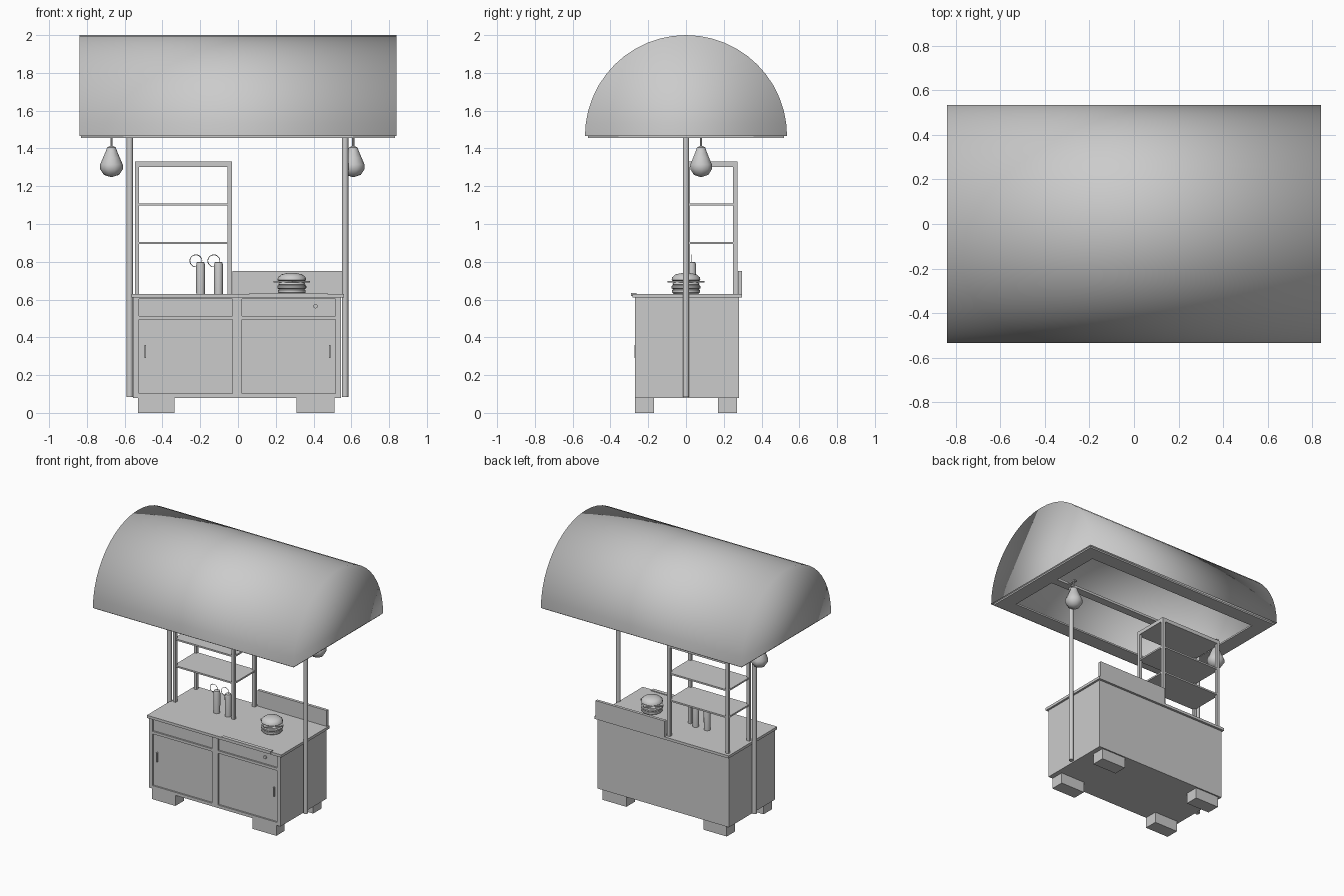
import bpy, bmesh, math
from mathutils import Vector

if "Cube" in bpy.data.objects:
    bpy.data.objects.remove(bpy.data.objects["Cube"], do_unlink=True)

grey = bpy.data.materials.new("plain_grey")
grey.use_nodes = True
grey.diffuse_color = (0.6, 0.6, 0.6, 1)
grey.node_tree.nodes["Principled BSDF"].inputs["Base Color"].default_value = (0.6, 0.6, 0.6, 1)


def finish(name, bm, smooth=None):
    bmesh.ops.recalc_face_normals(bm, faces=bm.faces)
    me = bpy.data.meshes.new(name)
    bm.to_mesh(me)
    bm.free()
    me.materials.append(grey)
    ob = bpy.data.objects.new(name, me)
    bpy.context.collection.objects.link(ob)
    if smooth is not None:
        bpy.ops.object.select_all(action='DESELECT')
        ob.select_set(True)
        bpy.context.view_layer.objects.active = ob
        bpy.ops.object.shade_smooth_by_angle(angle=math.radians(smooth))
    return ob


def boxes(name, *spans):
    """Each span is (x0, x1, y0, y1, z0, z1)."""
    bm = bmesh.new()
    for x0, x1, y0, y1, z0, z1 in spans:
        vs = bmesh.ops.create_cube(bm, size=1)["verts"]
        for v in vs:
            v.co = Vector(((x0 + x1) / 2 + v.co.x * (x1 - x0),
                           (y0 + y1) / 2 + v.co.y * (y1 - y0),
                           (z0 + z1) / 2 + v.co.z * (z1 - z0)))
    return finish(name, bm)


def lathe(name, x, y, profile, n=12, smooth=40):
    """Turn (radius, z) points about a vertical axis."""
    bm = bmesh.new()
    rings = [[bm.verts.new((x + r * math.cos(math.tau * i / n),
                            y + r * math.sin(math.tau * i / n), z))
              for i in range(n)] for r, z in profile]
    for a, b in zip(rings, rings[1:]):
        for i in range(n):
            j = (i + 1) % n
            bm.faces.new((a[i], a[j], b[j], b[i]))
    bm.faces.new(rings[0])
    bm.faces.new(rings[-1])
    return finish(name, bm, smooth)


# Canopy: open half barrel with closed ends, softly shaded throughout
bm = bmesh.new()
N, R, HALF, BASE = 24, 0.535, 0.84, 1.465
arcs = [[bm.verts.new((x, R * math.cos(math.pi * i / N), BASE + R * math.sin(math.pi * i / N)))
         for i in range(N + 1)] for x in (-HALF, HALF)]
for i in range(N):
    bm.faces.new((arcs[0][i], arcs[1][i], arcs[1][i + 1], arcs[0][i + 1]))
for arc in arcs:
    bm.faces.new(arc)
canopy = finish("canopy", bm)
for p in canopy.data.polygons:
    p.use_smooth = True

# Canopy frame with centre beam
boxes("canopy_frame",
      (-0.83, 0.83, -0.52, -0.41, 1.455, 1.467), (-0.83, 0.83, 0.41, 0.52, 1.455, 1.467),
      (-0.83, -0.72, -0.41, 0.41, 1.455, 1.467), (0.72, 0.83, -0.41, 0.41, 1.455, 1.467))
boxes("canopy_beam", (-0.72, 0.72, -0.03, 0.03, 1.457, 1.475))

# Poles
for side, x in (("right", -0.573), ("left", 0.567)):
    lathe(side + "_pole", x, 0, [(0.017, 0.085), (0.017, 1.46)])

# Hanging lamps with cords and a crossbar holding them
for side, x in (("right", -0.67), ("left", 0.61)):
    lathe(side + "_lamp", x, 0.08,
          [(0.008, 1.25), (0.04, 1.26), (0.06, 1.29), (0.06, 1.315), (0.045, 1.35),
           (0.03, 1.385), (0.023, 1.405), (0.007, 1.413)], 10)
    lathe(side + "_lamp_cord", x, 0.08, [(0.006, 1.41), (0.006, 1.465)], 8)
    boxes(side + "_lamp_bar", (x - 0.012, x + 0.012, 0, 0.1, 1.457, 1.467))

# Cabinet with a raised front frame around doors and drawers
boxes("cabinet_body", (-0.555, 0.545, -0.258, 0.28, 0.08, 0.612))
boxes("cabinet_front_frame",
      *[(a, b, -0.27, -0.257, 0.08, 0.612) for a, b in
        ((-0.555, -0.525), (-0.03, 0.02), (0.515, 0.545))],
      *[(a, b, -0.27, -0.257, c, d) for a, b in ((-0.525, -0.03), (0.02, 0.515))
        for c, d in ((0.08, 0.103), (0.494, 0.514), (0.604, 0.612))])
boxes("countertop", (-0.565, 0.56, -0.283, 0.297, 0.61, 0.63))
boxes("backsplash", (-0.03, 0.55, 0.275, 0.297, 0.612, 0.75))
boxes("feet", *[(a, b, c, d, 0, 0.081) for a, b in ((-0.53, -0.335), (0.31, 0.51))
                for c, d in ((-0.27, -0.17), (0.17, 0.27))])
boxes("door_handles", *[(x - 0.004, x + 0.004, -0.272, -0.257, 0.29, 0.36)
                        for x in (-0.492, 0.487)])
boxes("counter_edge_strip", (0.06, 0.475, -0.29, -0.262, 0.618, 0.636))

# Drawer knob facing the front
knob = lathe("drawer_knob", 0, 0, [(0.012, 0), (0.012, 0.012)])
knob.rotation_euler.x = math.pi / 2
knob.location = (0.41, -0.256, 0.565)

# Shelf rack
boxes("shelf_posts", *[(a, b, c, d, 0.63, 1.33) for a, b in ((-0.545, -0.523), (-0.056, -0.032))
                       for c, d in ((0.0, 0.022), (0.25, 0.272))])
boxes("shelf_boards",
      *[(-0.54, -0.036, 0.005, 0.268, z - 0.006, z + 0.006) for z in (0.9, 1.103)],
      (-0.545, -0.032, 0.0, 0.272, 1.302, 1.33))

# Bottles with thin wire rings
for i, x in enumerate((-0.198, -0.103)):
    lathe("bottle_%d" % (i + 1), x, 0.03,
          [(0.023, 0.63), (0.024, 0.78), (0.02, 0.797), (0.012, 0.8)])
    bpy.ops.mesh.primitive_torus_add(location=(x - 0.025, 0.03, 0.805),
                                     rotation=(math.pi / 2, 0, 0), major_radius=0.032,
                                     minor_radius=0.002, major_segments=20, minor_segments=6)
    ring = bpy.context.object
    ring.name = "bottle_ring_%d" % (i + 1)
    ring.data.materials.append(grey)

# Layered sandwich
BX, BY = 0.285, 0.0
lathe("bottom_bun", BX, BY, [(0.065, 0.63), (0.073, 0.637), (0.073, 0.65), (0.066, 0.656)], 16)
lathe("patty", BX, BY, [(0.07, 0.655), (0.077, 0.661), (0.077, 0.671), (0.07, 0.677)], 16)
lathe("tomato", BX, BY, [(0.066, 0.677), (0.072, 0.681), (0.066, 0.69)], 16)
lathe("top_bun", BX, BY, [(0.066, 0.697), (0.076, 0.703), (0.073, 0.718),
                          (0.055, 0.733), (0.02, 0.741)], 16)
bm = bmesh.new()
cheese = bmesh.ops.create_circle(bm, cap_ends=True, radius=0.097, segments=4)
bmesh.ops.translate(bm, verts=bm.verts, vec=(BX, BY, 0.69))
slab = bmesh.ops.extrude_face_region(bm, geom=bm.faces[:])["geom"]
bmesh.ops.translate(bm, verts=[v for v in slab if isinstance(v, bmesh.types.BMVert)],
                    vec=(0, 0, 0.007))
finish("cheese_slice", bm)
